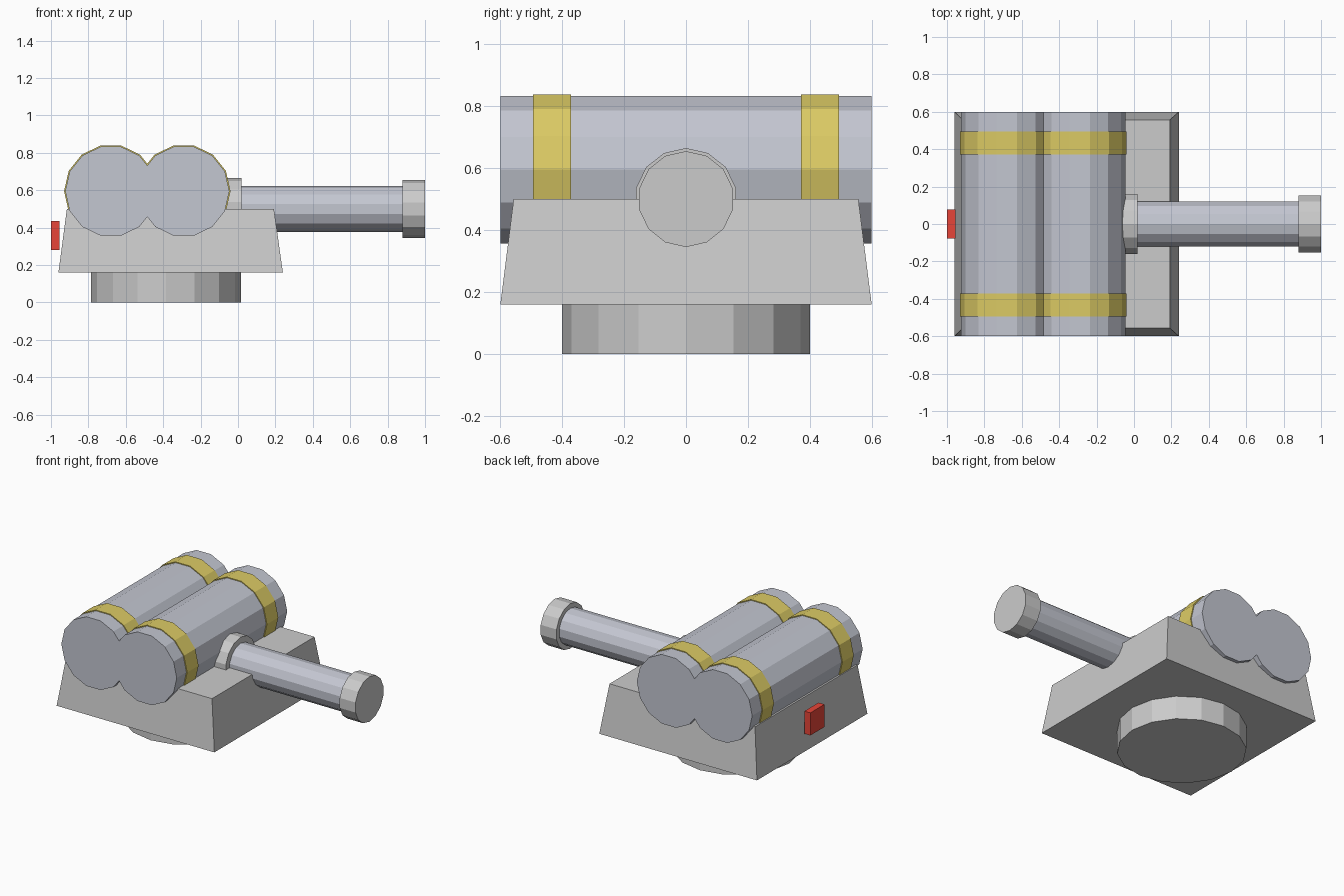
import bpy, bmesh
from math import sin, cos, tau, pi
from mathutils import Vector

if "Cube" in bpy.data.objects:
    bpy.data.objects.remove(bpy.data.objects["Cube"])


def material(name, rgb):
    m = bpy.data.materials.new(name)
    m.diffuse_color = (*rgb, 1)
    m.use_nodes = True
    m.node_tree.nodes["Principled BSDF"].inputs["Base Color"].default_value = m.diffuse_color
    return m


STEEL = material("blue_steel", (0.55, 0.57, 0.64))
BRASS = material("brass_yellow", (0.72, 0.60, 0.13))
RED = material("red", (0.80, 0.06, 0.04))


def loft(name, bottom, top, mat=None):
    """Solid between two matching outlines."""
    bm = bmesh.new()
    a = [bm.verts.new(p) for p in bottom]
    b = [bm.verts.new(p) for p in top]
    n = len(a)
    bm.faces.new(a)
    bm.faces.new(b)
    for i in range(n):
        j = (i + 1) % n
        bm.faces.new((a[i], a[j], b[j], b[i]))
    bmesh.ops.recalc_face_normals(bm, faces=bm.faces)
    mesh = bpy.data.meshes.new(name)
    bm.to_mesh(mesh)
    bm.free()
    ob = bpy.data.objects.new(name, mesh)
    bpy.context.collection.objects.link(ob)
    if mat:
        mesh.materials.append(mat)
    return ob


def circle(r, n, start=0.0):
    return [(r * cos(start + tau * i / n), r * sin(start + tau * i / n)) for i in range(n)]


def rect(x0, x1, y, z):
    return [(x0, -y, z), (x1, -y, z), (x1, y, z), (x0, y, z)]


# Round foot and tapered housing
foot = circle(0.4, 16)
loft("foot", [(x - 0.385, y, 0) for x, y in foot], [(x - 0.385, y, 0.16) for x, y in foot])
loft("housing", rect(-0.96, 0.24, 0.6, 0.16), rect(-0.915, 0.192, 0.557, 0.5))


# Twin tanks: two merged 14-sided lobes, extruded along y
def twin_outline(r, half_gap=0.195):
    lobe = [Vector((x + half_gap, z)) for x, z in circle(r, 14, pi)]
    right = []
    for i, p in enumerate(lobe):
        q = lobe[(i + 1) % 14]
        if p.x > 0:
            right.append(p)
        if p.x * q.x < 0:                       # seam between the lobes
            right.append(p.lerp(q, p.x / (p.x - q.x)))
    # right runs from lower seam round to upper seam; mirror it for the left lobe
    left = [Vector((-p.x, p.y)) for p in reversed(right[1:-1])]
    return right + left


def twin(name, r, y0, y1, mat):
    pts = twin_outline(r)
    loft(name, [(p.x - 0.485, y0, p.y + 0.595) for p in pts],
         [(p.x - 0.485, y1, p.y + 0.595) for p in pts], mat)


twin("twin_tanks", 0.244, -0.6, 0.6, STEEL)
twin("front_band", 0.25, -0.495, -0.372, BRASS)
twin("back_band", 0.25, 0.372, 0.495, BRASS)


# Barrel with collar and muzzle ring along x
def rod(name, r, x0, x1, mat=None):
    pts = circle(r, 14, pi / 2)
    loft(name, [(x0, y, z + 0.5) for y, z in pts], [(x1, y, z + 0.5) for y, z in pts], mat)


rod("barrel", 0.123, -0.1, 0.999, STEEL)
rod("barrel_collar", 0.165, -0.1, 0.02)
rod("muzzle_ring", 0.155, 0.88, 1.0)

# Red button on the left side
loft("button", rect(-1.0, -0.955, 0.077, 0.28), rect(-1.0, -0.955, 0.077, 0.435), RED)
